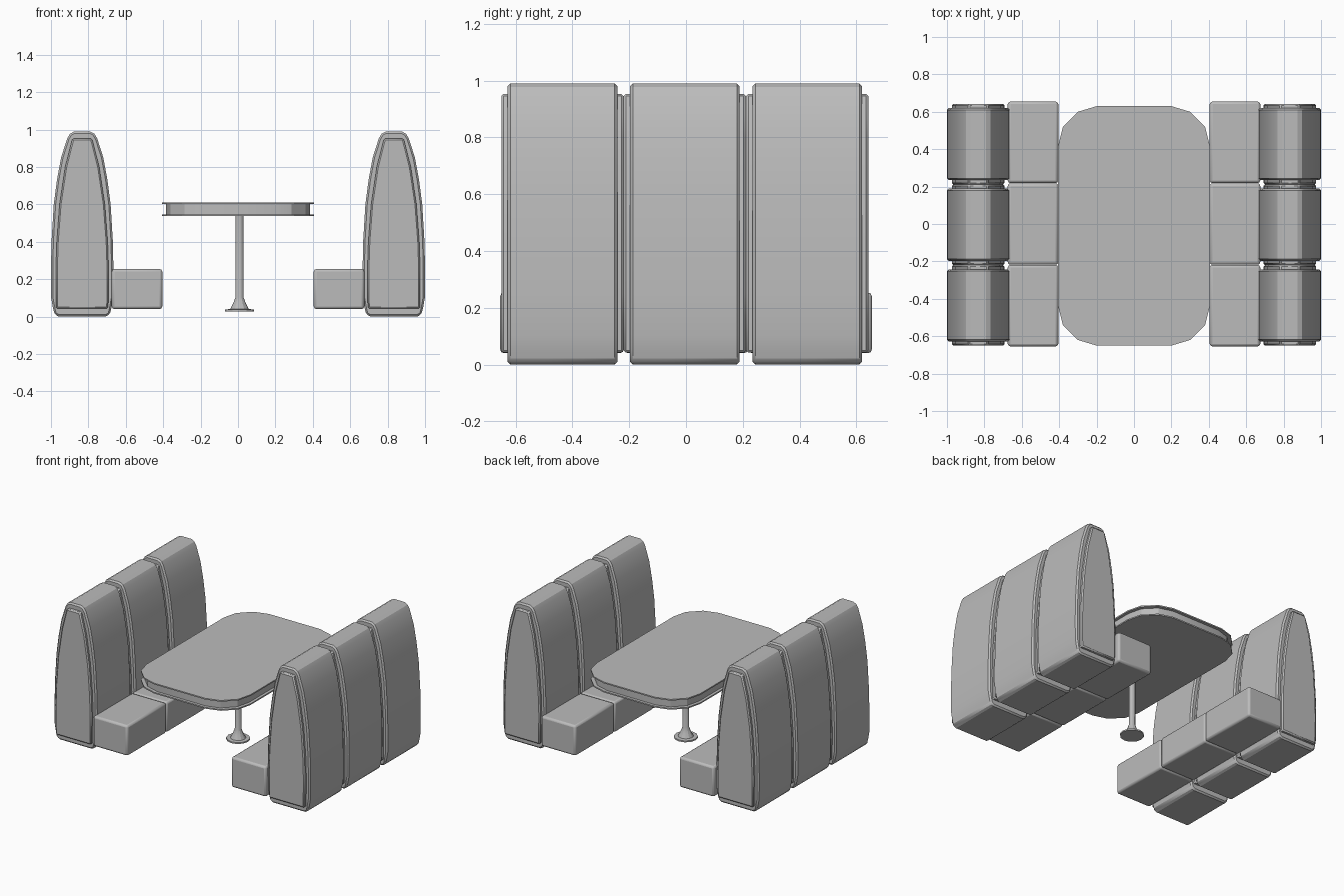
import bpy, bmesh, math

if "Cube" in bpy.data.objects:
    bpy.data.objects.remove(bpy.data.objects["Cube"])

grey = bpy.data.materials.new("dark_grey")
grey.diffuse_color = (0.5, 0.5, 0.5, 1)
grey.use_nodes = True
grey.node_tree.nodes["Principled BSDF"].inputs["Base Color"].default_value = grey.diffuse_color


def finish(name, bm, bevel=0.0, segs=2):
    bmesh.ops.recalc_face_normals(bm, faces=bm.faces)
    me = bpy.data.meshes.new(name)
    bm.to_mesh(me)
    bm.free()
    me.materials.append(grey)
    ob = bpy.data.objects.new(name, me)
    bpy.context.collection.objects.link(ob)
    if bevel:
        m = ob.modifiers.new("rounding", 'BEVEL')
        m.width, m.segments, m.limit_method = bevel, segs, 'ANGLE'
        m.angle_limit = math.radians(40)
    bpy.ops.object.select_all(action='DESELECT')
    ob.select_set(True)
    bpy.context.view_layer.objects.active = ob
    bpy.ops.object.shade_smooth_by_angle(angle=math.radians(25))
    return ob


def loft(rings):
    """Closed solid through rings with equal point counts."""
    bm = bmesh.new()
    vs = [[bm.verts.new(p) for p in r] for r in rings]
    n = len(vs[0])
    for a, b in zip(vs, vs[1:]):
        for i in range(n):
            bm.faces.new((a[i], a[(i + 1) % n], b[(i + 1) % n], b[i]))
    bm.faces.new(vs[0])
    bm.faces.new(vs[-1])
    return bm


def back_piece(name, half, cx, y0, y1, bevel):
    """Symmetric (half width, z) profile extruded along y."""
    prof = [(cx + w, z) for w, z in half] + [(cx - w, z) for w, z in reversed(half)]
    return finish(name, loft([[(x, y, z) for x, z in prof] for y in (y0, y1)]), bevel, 1)


CUSHION = [(0.125, 0), (0.148, 0.012), (0.157, 0.05), (0.166, 0.1), (0.167, 0.25),
           (0.164, 0.4), (0.152, 0.6), (0.135, 0.73), (0.113, 0.85), (0.08, 0.953),
           (0.065, 0.978), (0.042, 0.99)]
CORE = [(0.139, 0.042), (0.141, 0.25), (0.136, 0.4), (0.121, 0.6), (0.091, 0.8),
        (0.052, 0.953)]

# benches on both sides, three places each
for side, sx in (("left", -1), ("right", 1)):
    for i in range(3):
        yc = (i - 1) * 0.431 - 0.004
        cx = sx * 0.833
        back_piece(f"{side}_backrest_{i + 1}", CUSHION, cx, yc - 0.193, yc + 0.193, 0.01)
        back_piece(f"{side}_backrest_core_{i + 1}", CORE, cx, yc - 0.2153, yc + 0.2153, 0.008)

        ys = (i - 1) * 0.4367
        bm = bmesh.new()
        bmesh.ops.create_cube(bm, size=1)
        for v in bm.verts:
            v.co = (sx * 0.54 + v.co.x * 0.27, ys + v.co.y * 0.4355, 0.147 + v.co.z * 0.214)
        finish(f"{side}_seat_{i + 1}", bm, 0.014, 2)

# table top: rounded outline with a recessed edge band
corner = [(0.405, 0.43), (0.38, 0.53), (0.3, 0.61), (0.2, 0.64)]
outline = (corner + [(-x, y) for x, y in reversed(corner)]
           + [(-x, -y) for x, y in corner] + [(x, -y) for x, y in reversed(corner)])
levels = [(0.0, 0.538), (0.0, 0.547), (0.02, 0.547), (0.02, 0.602), (0.0, 0.602), (0.0, 0.611)]
rings = [[(x * (1 - d / 0.405), y * (1 - d / 0.64) - 0.01, z) for x, y in outline]
         for d, z in levels]
finish("table_top", loft(rings))

# table pedestal: turned profile
profile = [(0.077, 0.028), (0.077, 0.038), (0.05, 0.04), (0.034, 0.07), (0.021, 0.105), (0.021, 0.54)]
N = 12
rings = [[(0.008 + r * math.cos(2 * math.pi * k / N), -0.01 + r * math.sin(2 * math.pi * k / N), z)
          for k in range(N)] for r, z in profile]
finish("table_pedestal", loft(rings))
